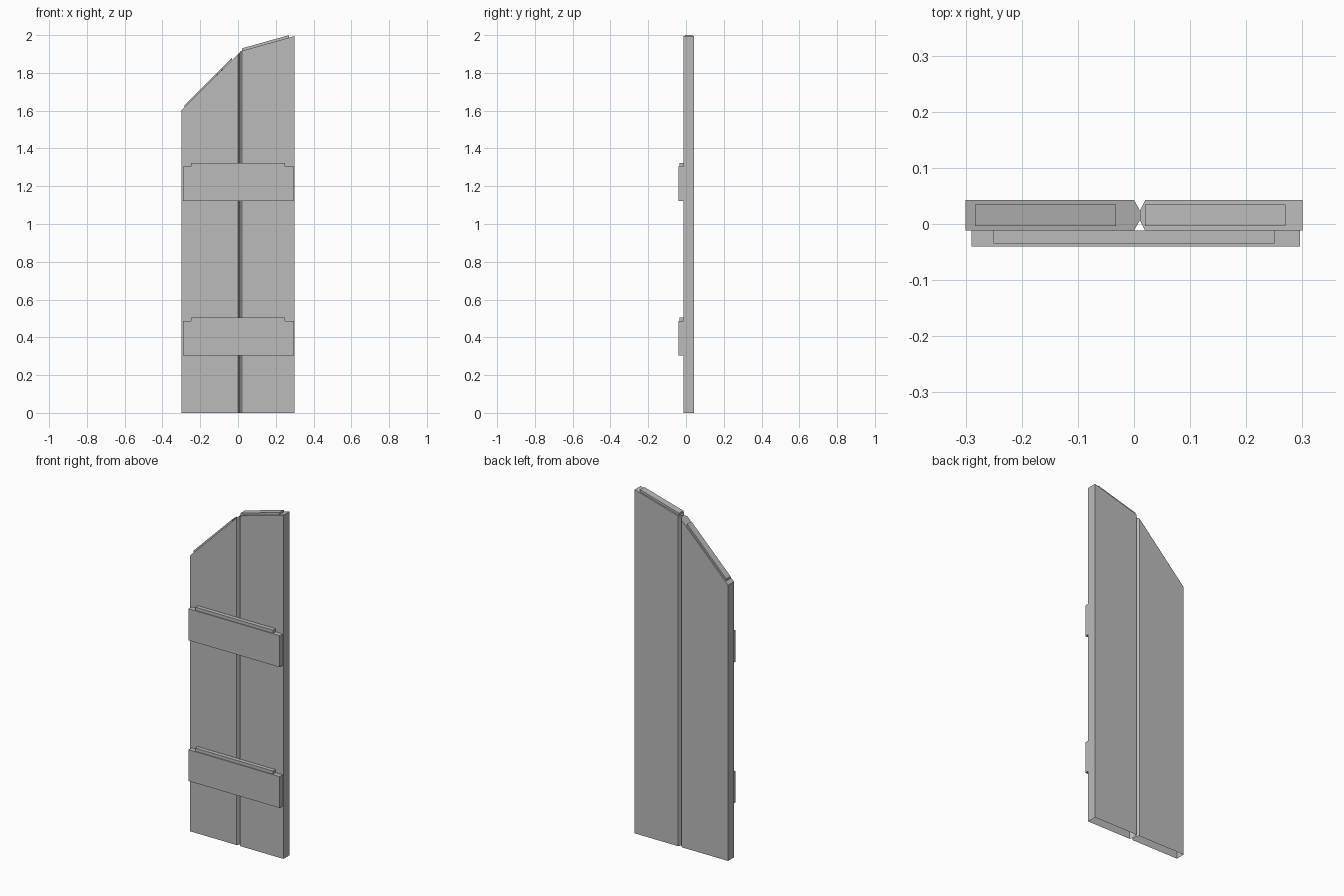
import bpy, bmesh

cube = bpy.data.objects.get("Cube")
if cube:
    bpy.data.objects.remove(cube, do_unlink=True)

grey = bpy.data.materials.new("plain grey")
grey.use_nodes = True
grey.diffuse_color = (0.5, 0.5, 0.5, 1)
grey.node_tree.nodes["Principled BSDF"].inputs["Base Color"].default_value = (0.5, 0.5, 0.5, 1)

FRONT, BACK = -0.012, 0.043


def rectangle(x0, x1, y0, y1):
    return [(x0, y0), (x1, y0), (x1, y1), (x0, y1)]


def add_prism(bm, outline, bottom, top, open_bottom=False):
    """Raise an outline between two height functions of x."""
    low = [bm.verts.new((x, y, bottom(x))) for x, y in outline]
    high = [bm.verts.new((x, y, top(x))) for x, y in outline]
    bm.faces.new(high)
    if not open_bottom:
        bm.faces.new(low[::-1])
    for i in range(len(low)):
        j = (i + 1) % len(low)
        bm.faces.new((low[i], low[j], high[j], high[i]))


def finish(bm, name):
    mesh = bpy.data.meshes.new(name)
    bm.to_mesh(mesh)
    bm.free()
    mesh.materials.append(grey)
    bpy.context.collection.objects.link(bpy.data.objects.new(name, mesh))


def plank(name, outline, lip, x0, z0, slope):
    """Upright board with a slanted top, open underneath, and a raised lip."""
    def top(x):
        return z0 + slope * (x - x0)
    bm = bmesh.new()
    add_prism(bm, outline, lambda x: 0, top, open_bottom=True)
    add_prism(bm, rectangle(*lip, -0.004, 0.035), top,
              lambda x: top(x) + 0.013, open_bottom=True)
    finish(bm, name)


def brace(name, z0, z1):
    """Cross board with a thin raised lip on its upper edge."""
    bm = bmesh.new()
    add_prism(bm, rectangle(-0.29, 0.296, -0.04, FRONT), lambda x: z0, lambda x: z1)
    add_prism(bm, rectangle(-0.25, 0.25, -0.035, FRONT), lambda x: z1,
              lambda x: z1 + 0.018, open_bottom=True)
    finish(bm, name)


# Boards whose facing edges bulge towards each other
plank("right_plank",
      [(-0.3, FRONT), (0, FRONT), (0.01, 0.006), (0.01, 0.025), (0, BACK), (-0.3, BACK)],
      (-0.283, -0.032), -0.3, 1.6, 1.0)
plank("left_plank",
      [(0.3, BACK), (0.02, BACK), (0.011, 0.025), (0.011, 0.006), (0.02, FRONT), (0.3, FRONT)],
      (0.02, 0.27), 0.3, 1.995, 0.28)

# Cross braces on the front
brace("lower_brace", 0.305, 0.487)
brace("upper_brace", 1.122, 1.305)
